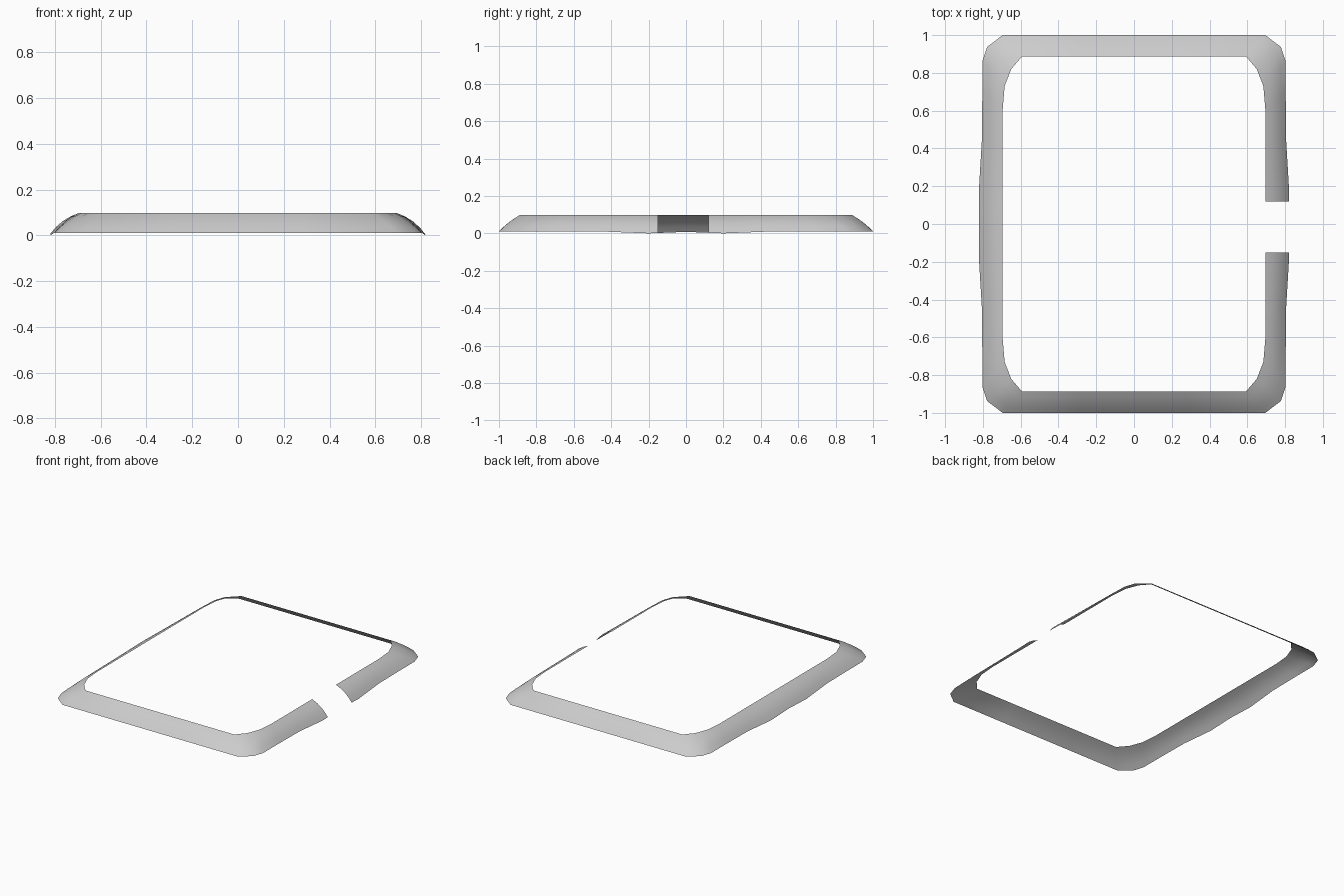
import bpy, bmesh
from mathutils import Vector

if "Cube" in bpy.data.objects:
    bpy.data.objects.remove(bpy.data.objects["Cube"])

TOP = 0.1
# quarter of the skirt: inner top x, y / outer bottom x, y, z / outward bulge
COLS = [
    (0.695, 0.00, 0.82, 0.00, 0.010, 0.016),
    (0.695, 0.20, 0.82, 0.20, 0.002, 0.016),
    (0.695, 0.42, 0.805, 0.45, 0.012, 0.014),
    (0.695, 0.61, 0.803, 0.70, 0.013, 0.012),
    (0.685, 0.73, 0.803, 0.86, 0.013, 0.010),
    (0.650, 0.82, 0.778, 0.937, 0.013, 0.010),
    (0.592, 0.888, 0.695, 1.00, 0.012, 0.007),
    (0.28, 0.888, 0.28, 1.00, 0.012, 0.007),
    (0.00, 0.888, 0.00, 1.00, 0.012, 0.007),
]
ROWS = 4

bm = bmesh.new()


def column(col, sx, sy):
    """Gently convex strip section from inner top edge to outer bottom edge."""
    ix, iy, ox, oy, oz, bulge = col
    a, b = Vector((ix, iy, TOP)), Vector((ox, oy, oz))
    d = b - a
    out = Vector((-d.z * d.x, -d.z * d.y, d.x ** 2 + d.y ** 2)).normalized()
    verts = []
    for r in range(ROWS + 1):
        t = r / ROWS
        p = a + d * t + out * bulge * 4 * t * (1 - t) * 0.8
        verts.append(bm.verts.new((p.x * sx, p.y * sy, min(p.z, TOP))))
    return verts


# four mirrored quarters
for sx in (1, -1):
    for sy in (1, -1):
        cols = [column(c, sx, sy) for c in COLS]
        for p, q in zip(cols, cols[1:]):
            for r in range(ROWS):
                bm.faces.new((p[r], p[r + 1], q[r + 1], q[r]))
bmesh.ops.remove_doubles(bm, verts=bm.verts, dist=1e-4)

# gap in the right side
for y in (0.12, -0.15):
    right = [f for f in bm.faces if f.calc_center_median().x > 0.69]
    geom = right + list({e for f in right for e in f.edges}) + list({v for f in right for v in f.verts})
    bmesh.ops.bisect_plane(bm, geom=geom, plane_co=(0, y, 0), plane_no=(0, 1, 0))
gap = [f for f in bm.faces
       if f.calc_center_median().x > 0.6 and -0.15 < f.calc_center_median().y < 0.12]
bmesh.ops.delete(bm, geom=gap, context='FACES')

# face outward and up, smooth
bm.normal_update()
for f in bm.faces:
    if f.normal.z < 0:
        f.normal_flip()
    f.smooth = True
low = min(v.co.z for v in bm.verts)
for v in bm.verts:
    v.co.z -= low

mesh = bpy.data.meshes.new("sloped_skirt")
bm.to_mesh(mesh)
bm.free()
bpy.context.collection.objects.link(bpy.data.objects.new("sloped_skirt", mesh))
